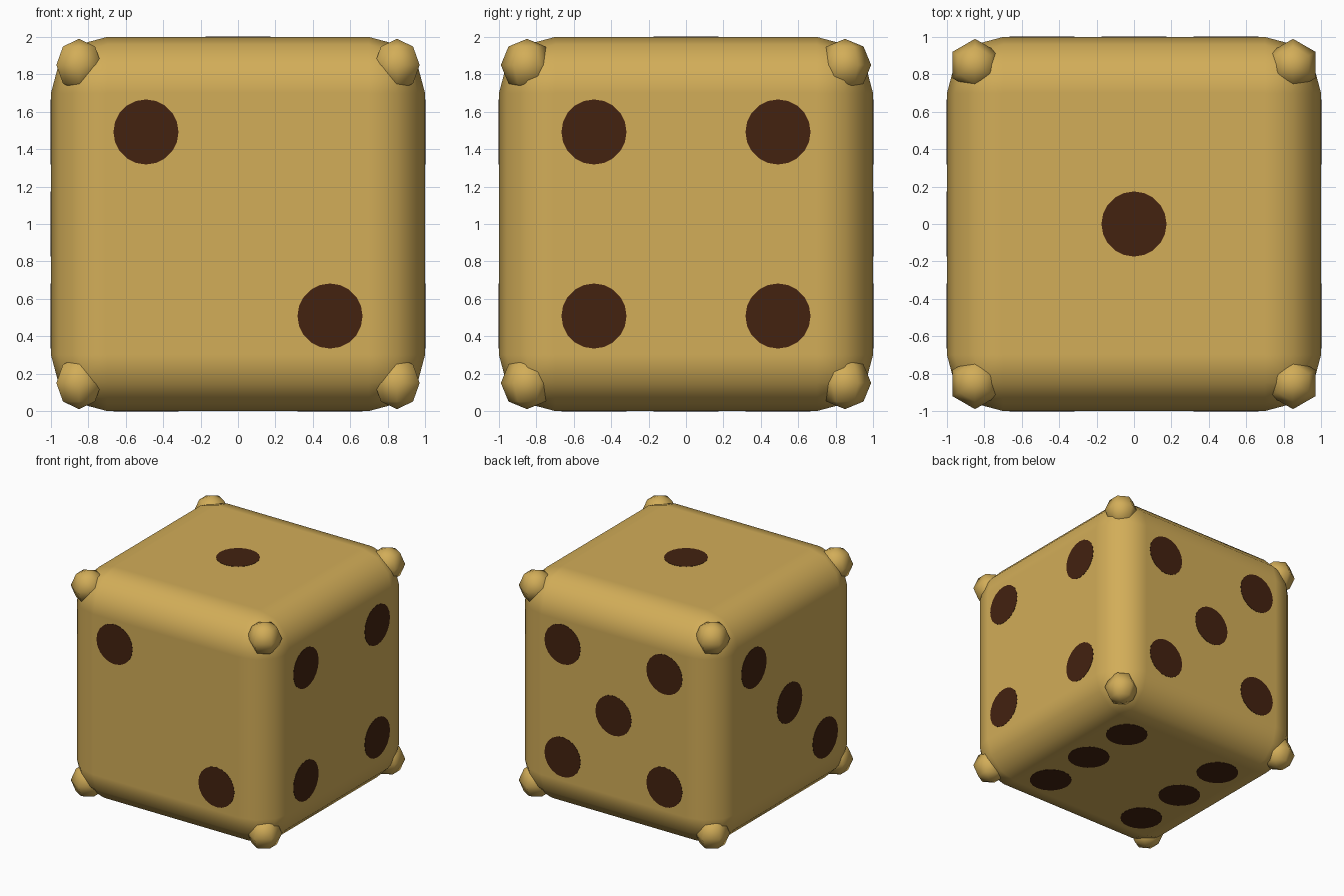
import bpy, bmesh
from mathutils import Vector, Matrix

if "Cube" in bpy.data.objects:
    bpy.data.objects.remove(bpy.data.objects["Cube"])


def material(name, rgb):
    m = bpy.data.materials.new(name)
    m.diffuse_color = (*rgb, 1)
    m.use_nodes = True
    m.node_tree.nodes["Principled BSDF"].inputs["Base Color"].default_value = m.diffuse_color
    return m


TAN = material("tan", (0.645, 0.418, 0.098))
BROWN = material("dark brown", (0.056, 0.016, 0.005))


def make_object(name, bm, mat):
    me = bpy.data.meshes.new(name)
    bm.to_mesh(me)
    bm.free()
    ob = bpy.data.objects.new(name, me)
    bpy.context.collection.objects.link(ob)
    me.materials.append(mat)
    return ob


# Body: cube with rounded edges
bm = bmesh.new()
bmesh.ops.create_cube(bm, size=2, matrix=Matrix.Translation((0, 0, 1)))
for f in bm.faces:
    f.smooth = True
body = make_object("cube_body", bm, TAN)
bev = body.modifiers.new("rounding", 'BEVEL')
bev.width = 0.3
bev.segments = 3
bev.limit_method = 'NONE'
bev.harden_normals = True

# Corner knobs: six-sided low-poly balls
bm = bmesh.new()
for x in (-0.85, 0.85):
    for y in (-0.85, 0.85):
        for z in (0.15, 1.85):
            bmesh.ops.create_uvsphere(bm, u_segments=6, v_segments=4, radius=0.14,
                                      matrix=Matrix.Translation((x, y, z)))
for f in bm.faces:
    f.smooth = True
make_object("corner_knobs", bm, TAN)

# Spots: thin discs; u is the face's horizontal axis, v its vertical axis
D = 0.492
CORNERS = [(a, b) for a in (-D, D) for b in (-D, D)]
X, Y, Z = Vector((1, 0, 0)), Vector((0, 1, 0)), Vector((0, 0, 1))
FACES = {
    "top_spots": (X, Y, [(0, 0)]),
    "front_spots": (X, Z, [(-D, D), (D, -D)]),
    "left_spots": (-Y, Z, [(-D, D), (0, 0), (D, -D)]),
    "right_spots": (Y, Z, CORNERS),
    "back_spots": (-X, Z, CORNERS + [(0, 0)]),
    "bottom_spots": (X, -Y, [(a, b) for a in (-D, D) for b in (-D, 0, D)]),
}
for name, (u, v, spots) in FACES.items():
    n = u.cross(v)
    turn = Matrix((u, v, n)).transposed().to_4x4()
    bm = bmesh.new()
    for a, b in spots:
        pos = Z + u * a + v * b + n * 0.999
        bmesh.ops.create_cone(bm, cap_ends=True, segments=20, radius1=0.174, radius2=0.174,
                              depth=0.006, matrix=Matrix.Translation(pos) @ turn)
    make_object(name, bm, BROWN)
